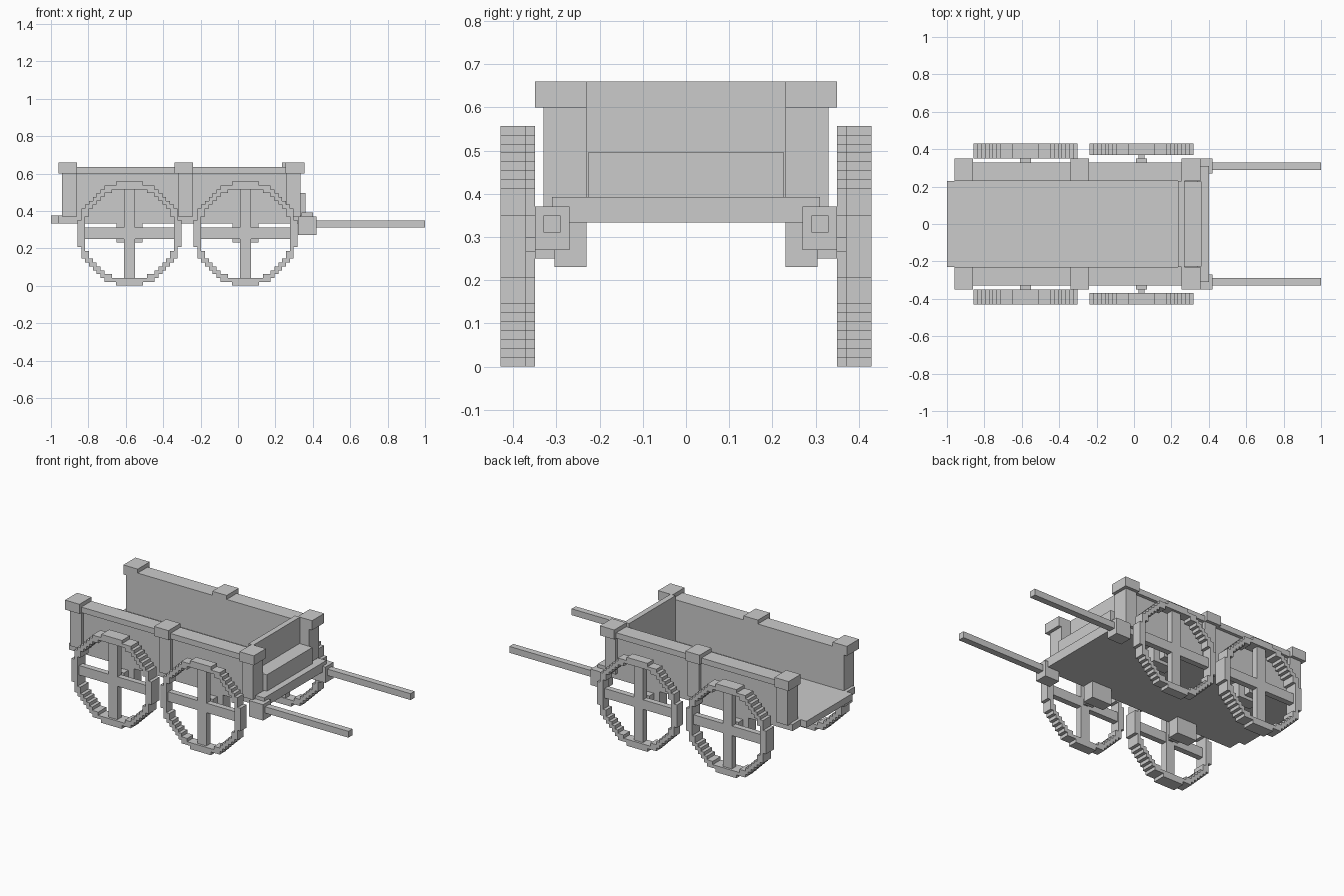
import bpy, bmesh, math

if "Cube" in bpy.data.objects:
    bpy.data.objects.remove(bpy.data.objects["Cube"])


def box(name, x0, x1, y0, y1, z0, z1):
    bm = bmesh.new()
    bmesh.ops.create_cube(bm, size=1)
    for v in bm.verts:
        v.co.x = x0 + (v.co.x + 0.5) * (x1 - x0)
        v.co.y = y0 + (v.co.y + 0.5) * (y1 - y0)
        v.co.z = z0 + (v.co.z + 0.5) * (z1 - z0)
    return finish(name, bm)


def finish(name, bm):
    me = bpy.data.meshes.new(name)
    bm.to_mesh(me)
    bm.free()
    ob = bpy.data.objects.new(name, me)
    bpy.context.collection.objects.link(ob)
    return ob


def pair(name, x0, x1, y0, y1, z0, z1):
    box(name + "_left", x0, x1, -y1, -y0, z0, z1)
    box(name + "_right", x0, x1, y0, y1, z0, z1)


def rim(name, cx, y0, y1):
    """Stepped ring on a square grid, 27 cells across, outer shell only."""
    c = 0.557 / 27
    cells = {(i, k) for i in range(-13, 14) for k in range(-13, 14)
             if 11.8 < math.hypot(i, k) < 13.45}
    bm = bmesh.new()

    def quad(pts):
        bm.faces.new([bm.verts.new((cx + i * c, y, 0.2785 + k * c)) for i, y, k in pts])

    for i, k in cells:
        a, b, d, e = i - 0.5, i + 0.5, k - 0.5, k + 0.5
        quad([(a, y0, d), (b, y0, d), (b, y0, e), (a, y0, e)])
        quad([(a, y1, e), (b, y1, e), (b, y1, d), (a, y1, d)])
        for di, dk, p, q in ((1, 0, (b, d), (b, e)), (-1, 0, (a, e), (a, d)),
                             (0, 1, (b, e), (a, e)), (0, -1, (a, d), (b, d))):
            if (i + di, k + dk) not in cells:
                quad([(p[0], y0, p[1]), (p[0], y1, p[1]),
                      (q[0], y1, q[1]), (q[0], y0, q[1])])
    bmesh.ops.remove_doubles(bm, verts=bm.verts, dist=1e-5)
    bmesh.ops.recalc_face_normals(bm, faces=bm.faces)
    finish(name, bm)


# Bed: wide floor, rear lip and front cross board
box("floor", -0.96, 0.36, -0.31, 0.31, 0.333, 0.375)
box("rear_lip", -1.0, -0.96, -0.23, 0.23, 0.333, 0.375)
box("front_cross_board", 0.34, 0.40, -0.31, 0.31, 0.333, 0.392)

# Front wall with its step; the rear stays open
box("front_wall", 0.235, 0.27, -0.23, 0.23, 0.375, 0.66)
box("front_step", 0.27, 0.36, -0.227, 0.227, 0.375, 0.495)

# Side walls and top rails
pair("side_wall", -0.93, 0.32, 0.23, 0.31, 0.375, 0.605)
pair("side_rail", -0.94, 0.33, 0.23, 0.33, 0.60, 0.635)

# Posts and their caps
for label, p0, p1, c0, c1 in (("rear", -0.94, -0.86, -0.96, -0.86),
                              ("middle", -0.32, -0.24, -0.34, -0.24),
                              ("front", 0.26, 0.335, 0.255, 0.355)):
    pair(label + "_post", p0, p1, 0.23, 0.33, 0.37, 0.605)
    pair(label + "_post_cap", c0, c1, 0.23, 0.35, 0.60, 0.66)

# Pulling shafts in their mounts
pair("shaft_mount", 0.32, 0.42, 0.27, 0.35, 0.27, 0.37)
pair("shaft", 0.40, 1.0, 0.29, 0.33, 0.31, 0.35)

# Wheels with cross spokes, axle stubs and bearing blocks
for label, cx, inner in (("rear", -0.58, 0.35), ("front", 0.04, 0.37)):
    pair(label + "_bearing", cx - 0.07, cx + 0.07, 0.23, 0.305, 0.23, 0.335)
    pair(label + "_axle_block", cx - 0.03, cx + 0.03, 0.305, 0.35, 0.25, 0.31)
    pair(label + "_axle", cx - 0.015, cx + 0.015, 0.35, 0.385, 0.265, 0.30)
    pair(label + "_spoke_upright", cx - 0.03, cx + 0.03, 0.375, 0.415, 0.035, 0.522)
    pair(label + "_spoke_level", cx - 0.243, cx + 0.243, 0.377, 0.413, 0.25, 0.31)
    rim(label + "_rim_left", cx, -0.43, -inner)
    rim(label + "_rim_right", cx, inner, 0.43)
